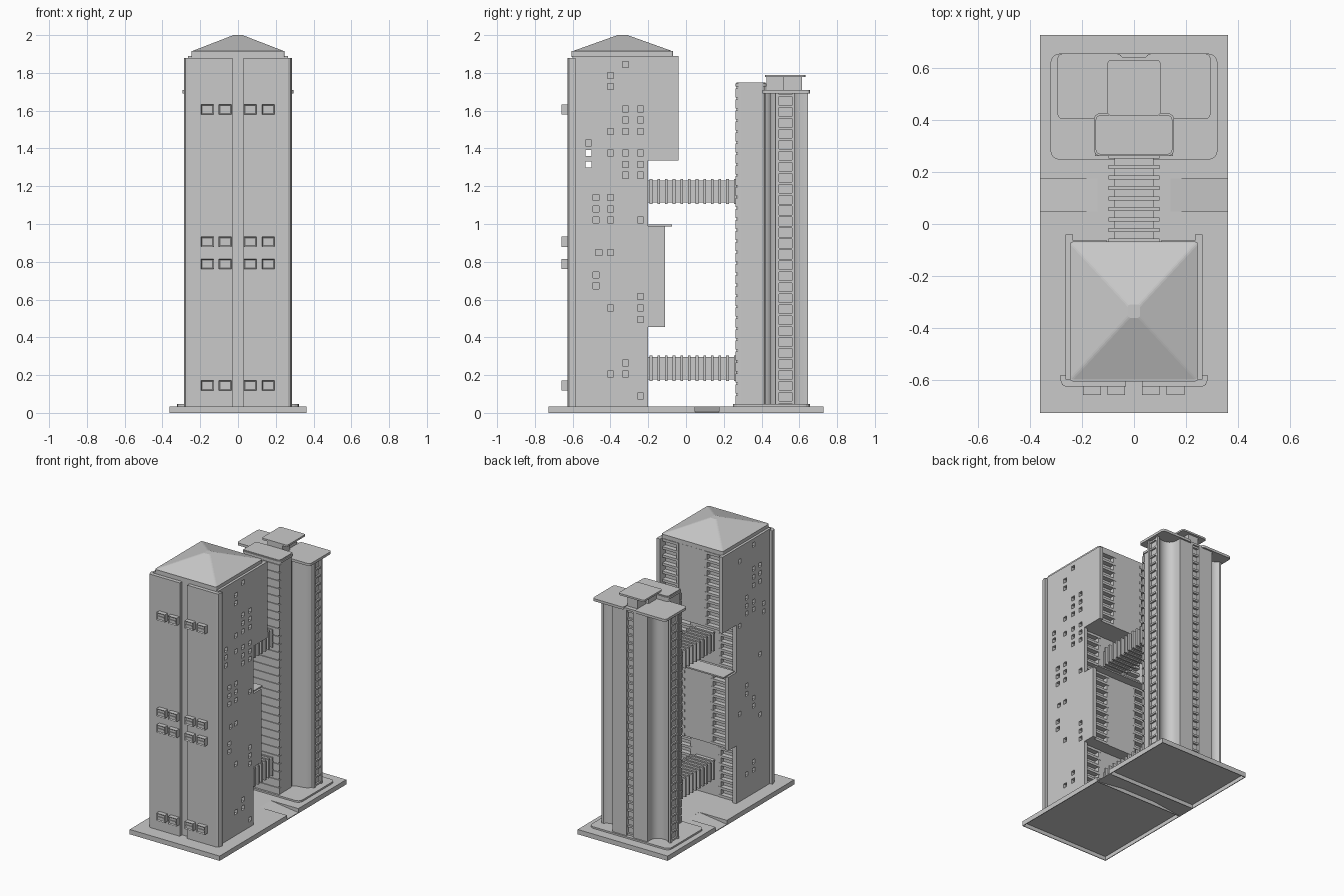
import bpy, bmesh, math

if "Cube" in bpy.data.objects:
    bpy.data.objects.remove(bpy.data.objects["Cube"])

stone = bpy.data.materials.new("light_grey")
stone.use_nodes = True
GREY = (0.59, 0.59, 0.59, 1)
stone.diffuse_color = GREY
stone.node_tree.nodes["Principled BSDF"].inputs["Base Color"].default_value = GREY


def finish(name, bm):
    bmesh.ops.recalc_face_normals(bm, faces=bm.faces)
    mesh = bpy.data.meshes.new(name)
    bm.to_mesh(mesh)
    bm.free()
    mesh.materials.append(stone)
    ob = bpy.data.objects.new(name, mesh)
    bpy.context.collection.objects.link(ob)
    return ob


def boxes(name, items):
    """One object from boxes given as (x0, x1, y0, y1, z0, z1)."""
    bm = bmesh.new()
    for x0, x1, y0, y1, z0, z1 in items:
        vs = bmesh.ops.create_cube(bm, size=1)["verts"]
        for v in vs:
            v.co = ((x0 + x1) / 2 + v.co.x * (x1 - x0),
                    (y0 + y1) / 2 + v.co.y * (y1 - y0),
                    (z0 + z1) / 2 + v.co.z * (z1 - z0))
    return finish(name, bm)


def prism(name, pts, a, b, axis="z"):
    """Extrude a flat outline from a to b along the given axis."""
    place = {"z": lambda p, q, t: (p, q, t), "x": lambda p, q, t: (t, p, q),
             "y": lambda p, q, t: (p, t, q)}[axis]
    bm = bmesh.new()
    face = bm.faces.new([bm.verts.new(place(p, q, a)) for p, q in pts])
    new = bmesh.ops.extrude_face_region(bm, geom=[face])["geom"]
    bmesh.ops.translate(bm, vec=place(0, 0, b - a), verts=[g for g in new if isinstance(g, bmesh.types.BMVert)])
    return finish(name, bm)


def rounded(x0, x1, y0, y1, r, n=4):
    pts = []
    for k, (cx, cy) in enumerate([(x1 - r, y1 - r), (x0 + r, y1 - r), (x0 + r, y0 + r), (x1 - r, y0 + r)]):
        for i in range(n + 1):
            a = math.pi / 2 * (k + i / n)
            pts.append((cx + r * math.cos(a), cy + r * math.sin(a)))
    return pts


def cut(targets, items):
    """Subtract temporary boxes from the target objects."""
    cutter = boxes("cutter", items)
    for ob in targets:
        mod = ob.modifiers.new("cut", "BOOLEAN")
        mod.operation, mod.solver, mod.object = "DIFFERENCE", "EXACT", cutter
        dg = bpy.context.evaluated_depsgraph_get()
        mesh = bpy.data.meshes.new_from_object(ob.evaluated_get(dg))
        ob.modifiers.clear()
        ob.data = mesh
    bpy.data.objects.remove(cutter)


FLOOR = 0.058

# Ground: two hollow trays joined by a crossing, with a ramped road on each side
W, L, T = .3625, .729, .005
ground = [(-.14, .14, .04, .18, .028, .035)]
for y0, y1 in ((-L, .048), (.176, L)):
    ground += [(-W, W, y0, y1, .028, .035), (-W, W, y0, y0 + T, 0, .03), (-W, W, y1 - T, y1, 0, .03),
               (-W, -W + T, y0, y1, 0, .03), (W - T, W, y0, y1, 0, .03)]
boxes("ground_slab", ground)
for s, side in ((1, "left"), (-1, "right")):
    prism(side + "_road_ramp", [(s * .138, .035), (s * W, .006), (s * W, 0), (s * .138, .028)], .046, .178, "y")

# Front tower: core, stepped rear sections and balconies
sections = [(.035, .455, -.2), (.455, .99, -.11), (.99, 1.335, -.2), (1.335, 1.885, -.04)]
core = boxes("front_tower_core", [(-.24, .24, -.6, -.27, .03, 1.89)])
rear, slabs = [], []
for z0, z1, y in sections:
    rear += [(-.24, .24, -.275, y - .06, z0, z1), (-.11, .11, -.275, y - .027, z0, z1)]
    n = round((z1 - z0) / FLOOR)
    step = (z1 - z0 - .018) / n
    for s in (-1, 1):
        xa, xb = sorted((s * .105, s * .24))
        slabs += [(xa, xb, y - .07, y - .024, z0 + i * step, z0 + i * step + .018) for i in range(n + 1)]
        xa, xb = sorted((s * .105, s * .122))
        slabs.append((xa, xb, y - .07, y - .026, z0, z1))
boxes("front_tower_rear_walls", rear)
boxes("front_tower_balconies", slabs)
boxes("terrace_slab", [(-.25, .25, -.2, -.075, .988, .998)])

# Side walls with stepped rear edge and recessed windows
outline = [(-.6, .03), (-.2, .03), (-.2, .455), (-.11, .455), (-.11, .99), (-.2, .99),
           (-.2, 1.335), (-.04, 1.335), (-.04, 1.89), (-.6, 1.89)]
A, B, C, D, E = -.24, -.32, -.40, -.477, -.515
windows = {
    1: {1.845: [B], 1.785: [C], 1.727: [C], 1.61: [A, B], 1.55: [A, B], 1.49: [A, B, C], 1.43: [E],
        1.375: [A, B, C], 1.315: [A, B], 1.258: [A, B], 1.14: [C, D], 1.08: [C, D],
        1.02: [A, C, D], .85: [C, D + .015], .73: [D], .673: [D], .615: [A], .555: [A, C],
        .495: [A], .265: [B], .205: [B, C], .09: [A]},
    -1: {1.845: [C], 1.785: [A], 1.67: [C, D], 1.61: [C, D], 1.55: [C, D], 1.49: [B], 1.43: [B, C],
         1.375: [B, C], 1.315: [A], 1.02: [D], .85: [B], .79: [B], .73: [C], .673: [A, C],
         .58: [D], .265: [C], .205: [B, C]},
}
walls = []
for s, side in ((1, "left"), (-1, "right")):
    wall = prism(side + "_side_wall", outline, s * .236, s * .265, "x")
    xa, xb = sorted((s * .242, s * .3))
    cut([wall], [(xa, xb, y - .016, y + .016, z - .016, z + .016) for z, row in windows[s].items() for y in row])
    walls.append(wall)
# Two openings that run right through the tower
cut(walls + [core], [(-.4, .4, E - .016, E + .016, z - .016, z + .016) for z in (1.375, 1.315)])

# Front facade panels with chamfered outer corners
for s, side in ((1, "left"), (-1, "right")):
    prism(side + "_front_panel", [(s * .03, -.585), (s * .03, -.627), (s * .264, -.627), (s * .277, -.62),
                                  (s * .285, -.60), (s * .285, -.585)], .035, 1.88)

# Projecting window boxes: recessed front with crossbars
bm = bmesh.new()
bars = []
for zm in (1.606, .906, .788, .145):
    for xc in (-.162, -.068, .064, .16):
        vs = bmesh.ops.create_cube(bm, size=1)["verts"]
        for v in vs:
            v.co = (xc + v.co.x * .068, -.64 + v.co.y * .04, zm + v.co.z * .055)
        front = min({f for v in vs for f in v.link_faces}, key=lambda f: f.calc_center_median().y)
        bmesh.ops.inset_region(bm, faces=[front], thickness=.009)
        bmesh.ops.translate(bm, verts=front.verts, vec=(0, .007, 0))
        bars.append((xc - .027, xc + .027, -.658, -.65, zm - .004, zm + .004))
finish("window_boxes", bm)
boxes("window_bars", bars)

# Front tower roof: eave and low pyramid with a small flat top
prism("roof_eave", rounded(-.247, .247, -.607, -.068, .012), 1.885, 1.915)
bm = bmesh.new()
vs = bmesh.ops.create_cube(bm, size=1)["verts"]
for v in vs:
    top = v.co.z > 0
    w, d = (.024, .026) if top else (.244, .264)
    v.co = (math.copysign(w, v.co.x), -.336 + math.copysign(d, v.co.y), 2.0 if top else 1.915)
hips = [e for e in bm.edges if abs(e.verts[0].co.z - e.verts[1].co.z) > .01]
bmesh.ops.bevel(bm, geom=hips, offset=.007, segments=2, profile=.5, affect="EDGES")
finish("pyramid_roof", bm)

# Ribbed bridges between the towers
for name, z0, z1 in (("lower_bridge", .17, .305), ("upper_bridge", 1.107, 1.237)):
    boxes(name, [(-.075, .075, -.24, .28, z0 + .008, z1 - .008)])
    boxes(name + "_ribs", [(-.098, .098, -.192 + i * .0405, -.178 + i * .0405, z0, z1) for i in range(12)])

# Rear tower: podium, winged shaft with concave flanks
prism("rear_podium", rounded(-.322, .322, .248, .657, .035), .03, .047)
half = [(.026, .622), (.026, .645), (.14, .645), (.14, .605), (.147, .58), (.163, .561), (.19, .55),
        (.22, .55), (.247, .559), (.262, .575), (.278, .575), (.278, .56), (.262, .56), (.262, .492),
        (.278, .492), (.278, .475), (.262, .475), (.245, .457), (.22, .445), (.19, .441), (.16, .435),
        (.14, .42), (.14, .40)]
shaft = prism("rear_tower_shaft", half + [(-x, y) for x, y in reversed(half)], .04, 1.695)
rungs = []
for i in range(29):
    z = .05 + i * FLOOR
    rungs += [(-.03, .03, .61, .637, z, z + .014), (.255, .274, .488, .564, z, z + .012),
              (-.274, -.255, .488, .564, z, z + .012)]
boxes("rear_tower_floor_rungs", rungs)

# Banded front block of the rear tower with a stepped cap
prism("rear_front_block", rounded(-.148, .148, .268, .42, .02), .04, 1.75)
prism("rear_front_block_cap", rounded(-.155, .155, .262, .427, .025), 1.728, 1.744)
boxes("rear_front_bands", [(-.15, .15, .262, .285, .045 + i * FLOOR, .093 + i * FLOOR) for i in range(29)])

# Rear tower roof slabs and raised plant room
for s, side in ((1, "left"), (-1, "right")):
    xa, xb = sorted((s * .045, s * .295))
    prism(side + "_wing_roof", rounded(xa, xb, .405, .657, .02), 1.692, 1.71)
boxes("plant_room", [(-.06, .06, .425, .515, 1.69, 1.778), (-.04, .04, .51, .615, 1.69, 1.778),
                     (-.05, .05, .41, .645, 1.69, 1.705)])
prism("plant_room_roof", rounded(-.103, .103, .418, .632, .015), 1.777, 1.79)

# Smooth the curved flanks while keeping corners sharp
bpy.ops.object.select_all(action="DESELECT")
shaft.select_set(True)
bpy.context.view_layer.objects.active = shaft
bpy.ops.object.shade_smooth_by_angle(angle=math.radians(35))
